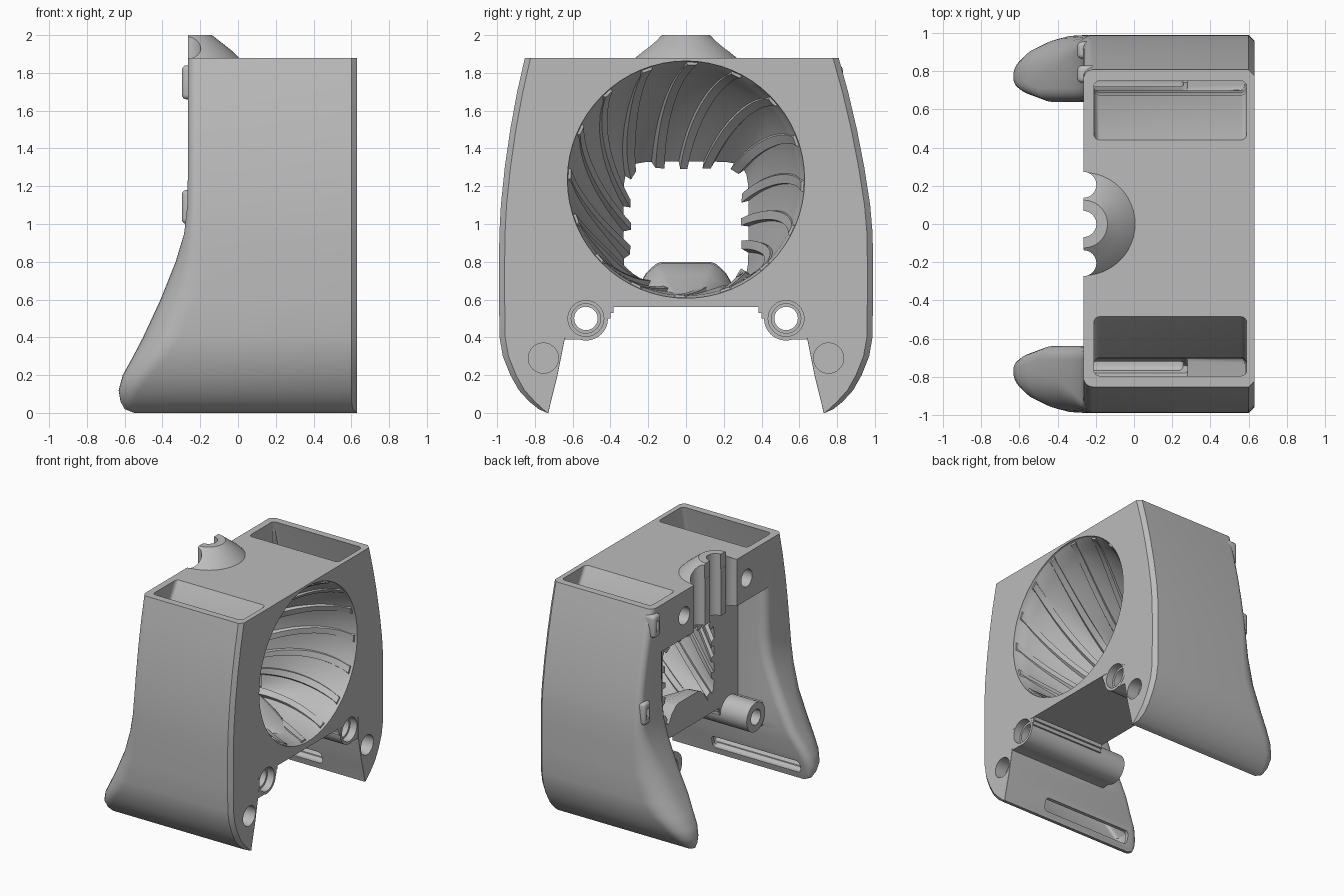
import bpy, bmesh, math
from mathutils import Matrix, Vector

if "Cube" in bpy.data.objects:
    bpy.data.objects.remove(bpy.data.objects["Cube"], do_unlink=True)

grey = bpy.data.materials.new("mid grey")
grey.use_nodes = True
grey.diffuse_color = (0.5, 0.5, 0.5, 1)
grey.node_tree.nodes["Principled BSDF"].inputs["Base Color"].default_value = grey.diffuse_color


def finish(name, bm):
    bmesh.ops.recalc_face_normals(bm, faces=bm.faces[:])
    mesh = bpy.data.meshes.new(name)
    bm.to_mesh(mesh)
    bm.free()
    mesh.materials.append(grey)
    ob = bpy.data.objects.new(name, mesh)
    bpy.context.collection.objects.link(ob)
    return ob


def add_loft(bm, rings):
    loops = [[bm.verts.new(p) for p in ring] for ring in rings]
    n = len(loops[0])
    for a, b in zip(loops, loops[1:]):
        for i in range(n):
            bm.faces.new((a[i], a[(i + 1) % n], b[(i + 1) % n], b[i]))
    bm.faces.new(loops[0])
    bm.faces.new(loops[-1])


def loft(name, rings):
    bm = bmesh.new()
    add_loft(bm, rings)
    return finish(name, bm)


def box(name, lo, hi, bevel=0):
    bm = bmesh.new()
    lo, hi = Vector(lo), Vector(hi)
    bmesh.ops.create_cube(bm, size=1, matrix=Matrix.Translation((lo + hi) / 2) @ Matrix.Diagonal((*(hi - lo), 1)))
    if bevel:
        bmesh.ops.bevel(bm, geom=bm.edges[:], offset=bevel, segments=4, profile=0.5, affect='EDGES')
    return finish(name, bm)


def side_box(name, s, x, y, z, bevel=0):
    """Box given by its x, y and z ranges, mirrored to side s."""
    y0, y1 = sorted((s * y[0], s * y[1]))
    return box(name, (x[0], y0, z[0]), (x[1], y1, z[1]), bevel)


def tube(name, axis, start, end, r, u, v):
    """Cylinder along x (u, v = y, z) or along z (u, v = x, y)."""
    def ring(w):
        pts = [(u + r * math.cos(math.tau * i / 32), v + r * math.sin(math.tau * i / 32)) for i in range(32)]
        return [(w, a, b) if axis == 'x' else (a, b, w) for a, b in pts]
    return loft(name, [ring(start), ring(end)])


def combine(ob, others, op):
    for other in others:
        mod = ob.modifiers.new("combine", 'BOOLEAN')
        mod.operation, mod.object, mod.solver = op, other, 'EXACT'
        bpy.context.view_layer.objects.active = ob
        bpy.ops.object.modifier_apply(modifier=mod.name)
        bpy.data.objects.remove(other, do_unlink=True)


def smooth(ob, angle=28):
    bpy.ops.object.select_all(action='DESELECT')
    ob.select_set(True)
    bpy.context.view_layer.objects.active = ob
    bpy.ops.object.shade_smooth_by_angle(angle=math.radians(angle))


def rounded_ring(z, x0, x1, y0, y1, radii, segs, s):
    """Rectangle with its own radius on each corner, at height z, on side s."""
    pts = []
    corners = [(x1, y1, -1, -1, 0), (x0, y1, 1, -1, 90), (x0, y0, 1, 1, 180), (x1, y0, -1, 1, 270)]
    for (cx, cy, dx, dy, a0), r, n in zip(corners, radii, segs):
        for i in range(n + 1):
            a = math.radians(a0 + 90 * i / n)
            pts.append((cx + dx * r + r * math.cos(a), s * (cy + dy * r + r * math.sin(a)), z))
    return pts


def lean(z, s):
    """The two upper sides lean by slightly different amounts."""
    return 0.045 * max(0, z - 1) / 0.88 if s < 0 else 0


# Side legs: height, outer y, inner y, back x, back corner radius
LEG = [(0, .735, .728, -.55, .2), (.02, .78, .724, -.6, .2), (.06, .83, .715, -.622, .2),
       (.12, .885, .7, -.632, .2), (.2, .93, .68, -.61, .2), (.3, .97, .66, -.555, .2),
       (.4, .987, .64, -.503, .2), (.6, .99, .64, -.41, .18), (.8, .99, .64, -.33, .12),
       (.95, .988, .64, -.285, .07), (1.1, .975, .64, -.268, .05), (1.3, .944, .64, -.265, .05),
       (1.5, .905, .64, -.265, .05), (1.7, .858, .64, -.265, .05), (1.88, .808, .64, -.265, .05)]


def leg(s):
    rings = []
    for z, yo, yi, xb, r in LEG:
        w = yo - yi
        radii = (min(.03, .4 * w), min(r, .6 * w), min(.07, .35 * w), .001)
        rings.append(rounded_ring(z, xb, .63, yi, yo + lean(z, s), radii, (1, 8, 5, 1), s))
    return loft("leg", rings)


# Air ducts inside the legs: height, inner y, outer y, back x, front x
DUCT = [(.07, .74, .78, -.54, .28), (.15, .72, .84, -.54, .28), (.4, .69, .92, -.4, .28),
        (.65, .7, .94, -.29, .58), (.9, .7, .94, -.23, .59), (1.3, .69, .89, -.21, .59),
        (1.5, .675, .85, -.21, .59), (1.88, .44, .75, -.21, .59), (1.95, .44, .75, -.21, .59)]


def duct(s):
    return loft("duct", [rounded_ring(z, x0, x1, y0 + lean(z, s), y1 + lean(z, s), [min(.03, .3 * (y1 - y0))] * 4, [4] * 4, s)
                         for z, y0, y1, x0, x1 in DUCT])


def funnel(t, a, lift=0):
    """Point on the funnel wall: t runs from the round mouth to the square throat."""
    c, s, k = math.cos(a), math.sin(a), t ** 1.4
    square = .33 / (abs(c) ** 7 + abs(s) ** 7) ** (1 / 7)
    r = .615 + (square - .615) * k - lift
    return (.63 - .65 * t, r * c, 1.235 - .235 * k + r * s)


def funnel_ring(t, x=None, grow=0):
    pts = [funnel(t, math.tau * i / 64, -grow) for i in range(64)]
    return [(p[0] if x is None else x, p[1], p[2]) for p in pts]


# Main body with a deeper header across the top of the back
body = box("shroud_body", (-.02, -.66, .56), (.63, .66, 1.88))
parts = [box("header", (-.265, -.72, 1.5), (.3, .72, 1.88)), leg(1), leg(-1)]

# Flared cable guide on the top
guide = [(1.8, .27), (1.88, .27), (1.91, .24), (1.95, .19), (1.985, .145), (2, .125)]
parts.append(loft("cable_guide", [[(-.264 + r * math.sin(math.pi * i / 24), r * math.cos(math.pi * i / 24), z)
                                   for i in range(25)] for z, r in guide]))

# Screw bosses between body and legs
for s in (1, -1):
    parts.append(tube("boss", 'x', -.255, .629, .117, s * .53, .5))
    parts.append(side_box("boss_web", s, (-.24, .628), (.5, .68), (.388, .58)))
    parts.append(side_box("boss_root", s, (-.019, .627), (.4, .6), (.5, .6)))
    parts.append(side_box("boss_fillet", s, (-.018, .626), (.385, .6), (.53, .6)))
combine(body, parts, 'UNION')

# Openings
cuts = [loft("mouth", [funnel_ring(0, .66, .015), funnel_ring(0, .615, .012)] +
             [funnel_ring(i / 12) for i in range(1, 13)] + [funnel_ring(1, -.1)])]
for y in (-.205, 0, .205):
    cuts.append(tube("cable_groove", 'z', 1.4, 2.1, .068, -.265, y))
for s in (1, -1):
    cuts.append(duct(s))
    cuts.append(side_box("nozzle", s, (-.53, .26), (.6, .77), (.05, .15), .03))
    for r, start in ((.062, -.4), (.078, .5), (.095, .57)):
        cuts.append(tube("boss_hole", 'x', start, .7, r, s * .53, .5))
    cuts.append(tube("magnet_hole", 'x', .53, .7, .08, s * .755, .29))
    cuts.append(tube("back_screw_hole", 'x', -.4, -.1, .07, s * .4, 1.68))
combine(body, cuts, 'DIFFERENCE')
smooth(body)

# Swirling vanes on the funnel wall, ending in teeth at the throat
bm = bmesh.new()
for k in range(16):
    rings = []
    for i in range(15):
        t = .03 + .97 * i / 14
        a = math.tau * (k + .1) / 16 - .5 * (1 - t)
        half = .03 / (.62 - .25 * t)
        lift = .002 + .036 * t
        rings.append([funnel(t, a - half, -.012), funnel(t, a + half, -.012),
                      funnel(t, a + half * .8, lift), funnel(t, a - half * .8, lift)])
    add_loft(bm, rings)
smooth(finish("funnel_vanes", bm))

# Deflector hump on the funnel floor
hump = [(-.02, 1, .8), (.08, 1, .79), (.2, .85, .73), (.35, .55, .66), (.48, .25, .61)]
section = [(-.29, 0), (-.25, .45), (-.21, .75), (-.16, .95), (-.13, 1),
           (.13, 1), (.16, .95), (.21, .75), (.25, .45), (.29, 0)]
smooth(loft("deflector_hump", [[(x, y * w, .57 + (top - .57) * h) for y, h in section] for x, w, top in hump]), 40)

# Cable clips on the back edge of one side
for name, y, z in (("upper_clip", .785, 1.75), ("lower_clip", .91, 1.09)):
    clip = box(name, (-.297, y - .045, z - .09), (-.2, y + .045, z + .09), .025)
    combine(clip, [box("clip_slot", (-.4, y - .018, z - .04), (-.27, y + .018, z + .04))], 'DIFFERENCE')
    smooth(clip)
